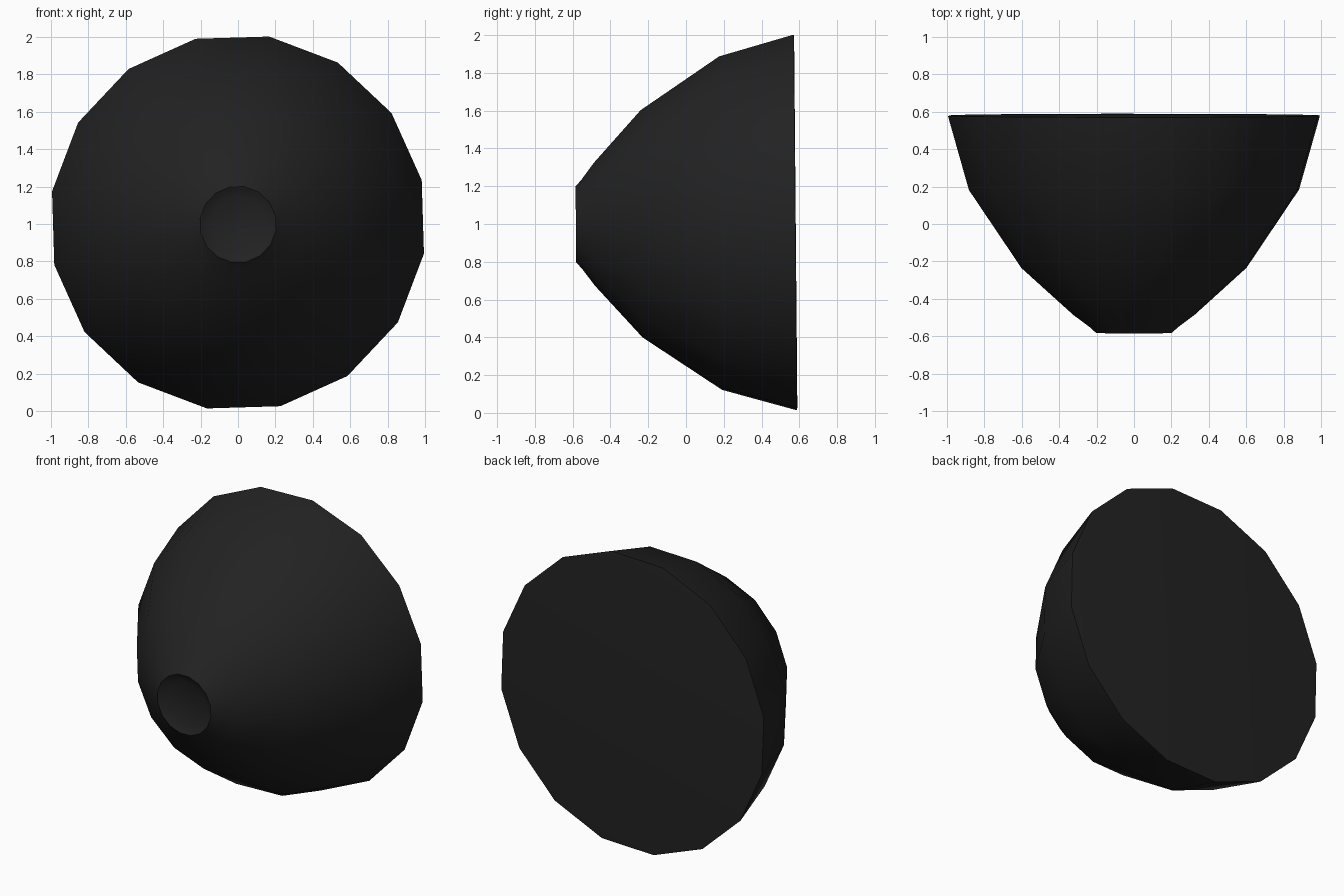
import bpy, bmesh, math
from mathutils import Matrix

if "Cube" in bpy.data.objects:
    bpy.data.objects.remove(bpy.data.objects["Cube"])

SIDES = 16
START = math.radians(13)

black = bpy.data.materials.new("matte black")
black.diffuse_color = (0.016, 0.016, 0.016, 1)
black.use_nodes = True
black.node_tree.nodes["Principled BSDF"].inputs["Base Color"].default_value = black.diffuse_color

# (radius, y) profile: dished tip, flared shell, thin rim, flat back
profile = [(0.15, -0.555), (0.19, -0.575), (0.205, -0.583), (0.235, -0.555), (0.33, -0.485), (0.61, -0.235),
           (0.895, 0.183), (1.005, 0.567), (1.008, 0.579), (0.99, 0.581)]

bm = bmesh.new()
rings = []
for r, y in profile:
    ring = []
    for i in range(SIDES):
        a = START + i * math.tau / SIDES
        ring.append(bm.verts.new((r * math.cos(a), y, r * math.sin(a))))
    rings.append(ring)
for lo, hi in zip(rings, rings[1:]):
    for i in range(SIDES):
        j = (i + 1) % SIDES
        bm.faces.new((lo[i], lo[j], hi[j], hi[i]))
bm.faces.new(rings[0])
bm.faces.new(rings[-1])
bmesh.ops.recalc_face_normals(bm, faces=bm.faces)

# The bowl leans back very slightly
bm.transform(Matrix.Translation((0, 0, 1.003)) @ Matrix.Rotation(math.radians(0.5), 4, 'X'))

mesh = bpy.data.meshes.new("bowl_shell")
bm.to_mesh(mesh)
bm.free()
mesh.materials.append(black)
shell = bpy.data.objects.new("bowl_shell", mesh)
bpy.context.collection.objects.link(shell)

# Smooth shell with crisp rim
bpy.context.view_layer.objects.active = shell
shell.select_set(True)
bpy.ops.object.shade_smooth_by_angle(angle=math.radians(40))
